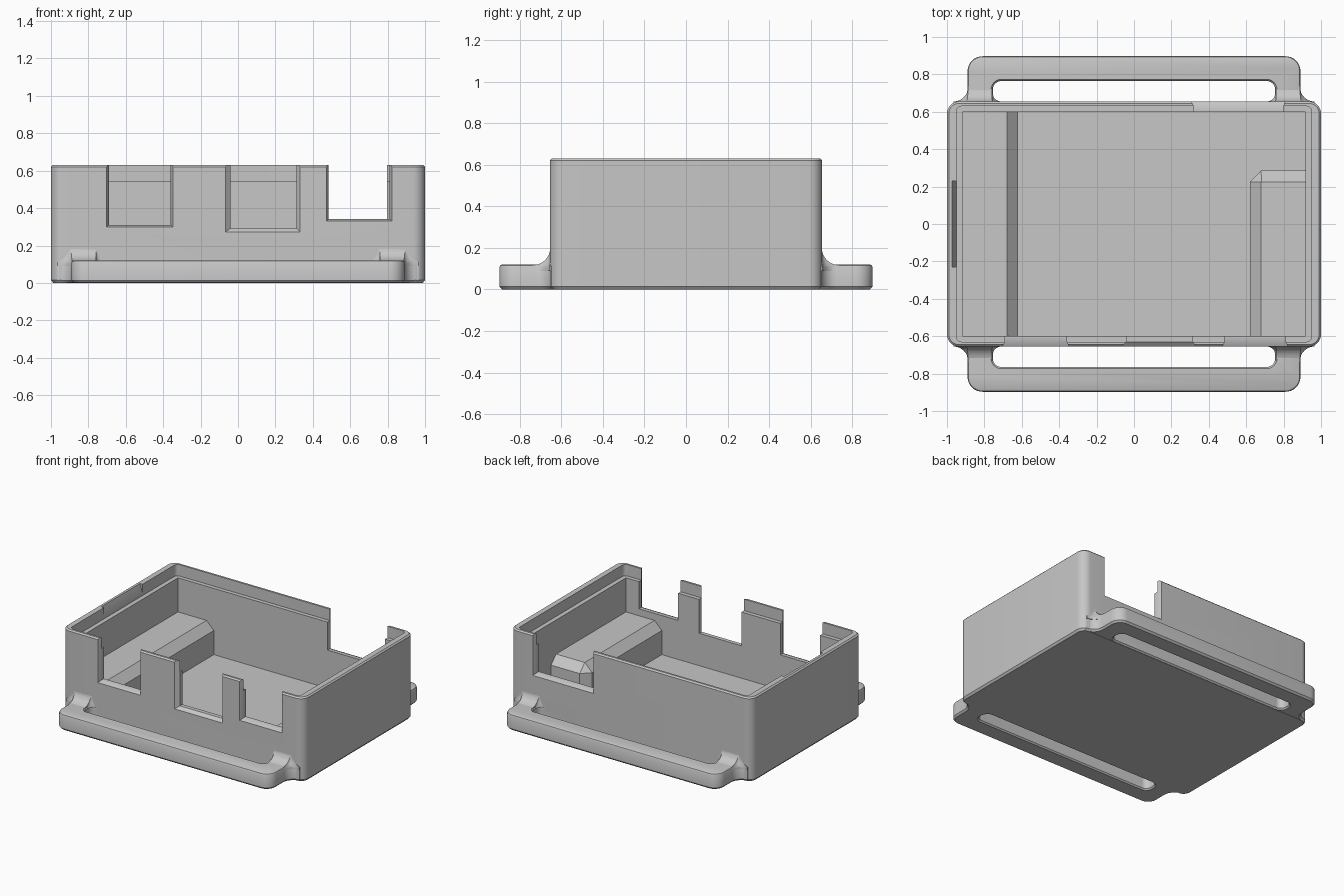
import bpy, bmesh
from math import sin, cos, pi

cube = bpy.data.objects.get("Cube")
if cube:
    bpy.data.objects.remove(cube, do_unlink=True)

grey = bpy.data.materials.new("plain_grey")
grey.use_nodes = True
color = (0.57, 0.57, 0.57, 1)
grey.diffuse_color = color
grey.node_tree.nodes["Principled BSDF"].inputs["Base Color"].default_value = color


def arc(cx, cy, r, start, end, steps=8):
    """Points on an arc, angles in quarter turns."""
    return [(cx + r * cos((start + (end - start) * i / steps) * pi / 2),
             cy + r * sin((start + (end - start) * i / steps) * pi / 2))
            for i in range(steps + 1)]


def round_rect(x0, x1, y0, y1, r):
    if r <= 0:
        return [(x0, y0), (x1, y0), (x1, y1), (x0, y1)]
    return (arc(x1 - r, y1 - r, r, 0, 1) + arc(x0 + r, y1 - r, r, 1, 2)
            + arc(x0 + r, y0 + r, r, 2, 3) + arc(x1 - r, y0 + r, r, 3, 4))


def loft(name, rings, sx=1, sy=1):
    """Closed solid through rings of 3D points, optionally mirrored."""
    bm = bmesh.new()
    loops = [[bm.verts.new((sx * x, sy * y, z)) for x, y, z in ring] for ring in rings]
    n = len(loops[0])
    bm.faces.new(loops[0])
    bm.faces.new(loops[-1])
    for a, b in zip(loops, loops[1:]):
        for i in range(n):
            j = (i + 1) % n
            bm.faces.new((a[i], a[j], b[j], b[i]))
    bmesh.ops.recalc_face_normals(bm, faces=bm.faces)
    mesh = bpy.data.meshes.new(name)
    bm.to_mesh(mesh)
    bm.free()
    mesh.materials.append(grey)
    obj = bpy.data.objects.new(name, mesh)
    bpy.context.collection.objects.link(obj)
    return obj


def flat(points, z):
    return [(x, y, z) for x, y in points]


def prism(name, points, z0, z1):
    return loft(name, [flat(points, z0), flat(points, z1)])


def activate(obj):
    bpy.ops.object.select_all(action="DESELECT")
    obj.select_set(True)
    bpy.context.view_layer.objects.active = obj


def cut(obj, cutter):
    mod = obj.modifiers.new("cut", "BOOLEAN")
    mod.operation = "DIFFERENCE"
    mod.solver = "EXACT"
    mod.object = cutter
    activate(obj)
    bpy.ops.object.modifier_apply(modifier=mod.name)
    bpy.data.objects.remove(cutter, do_unlink=True)


def smooth(obj):
    activate(obj)
    bpy.ops.object.shade_smooth_by_angle(angle=pi / 6)


W, D, H = 1.0, 0.655, 0.63
LEDGE, FLOOR = 0.545, 0.05
SUPPORT, CHAMFER = 0.29, 0.06


# Case shell: rounded box with softened top and bottom edges
def shell_ring(inset, z):
    return flat(round_rect(inset - W, W - inset, inset - D, D - inset, 0.065 - inset), z)


case = loft("case", [shell_ring(0.012, 0), shell_ring(0, 0.015),
                     shell_ring(0, H - 0.01), shell_ring(0.01, H)])

# Cavity and the wider recess that leaves a ledge below the rim
cut(case, prism("cavity", round_rect(-0.917, 0.917, -0.6, 0.6, 0), FLOOR, 1))
cut(case, prism("lid_recess", round_rect(-0.95, 0.95, -0.63, 0.63, 0.03), LEDGE, 1))
cut(case, loft("latch_groove", [flat(round_rect(x, -0.93, -0.23, 0.23, 0), z)
                                for x, z in ((-0.949, LEDGE + 0.01), (-0.972, H), (-0.972, 1))]))


# Connector openings, flared towards the outside
def opening(side, x0, x1, z, flare, left_flare):
    rings = []
    for y, k in ((0.55, 0), (0.63, 0), (0.657, 1), (0.7, 1)):
        a, b, c = x0 - k * left_flare, x1 + k * flare, z - k * flare
        rings.append([(a, y, c), (b, y, c), (b, y, 1), (a, y, 1)])
    cut(case, loft("opening", rings, 1, side))


opening(-1, -0.69, -0.36, 0.31, 0.013, 0.013)
opening(-1, -0.04, 0.312, 0.292, 0.022, 0.03)
opening(-1, 0.485, 0.81, 0.342, 0.013, 0.013)
opening(1, 0.32, 0.797, 0.335, 0.013, 0.013)
smooth(case)

# Raised supports inside, with chamfered inner edges
profile = [(-0.93, 0.03), (-0.62, 0.03), (-0.62, SUPPORT - CHAMFER),
           (-0.62 - CHAMFER, SUPPORT), (-0.93, SUPPORT)]
loft("right_support", [[(x, y, z) for x, z in profile] for y in (-0.605, 0.605)])


# The left support stops short and has a cut corner
def support_ring(inset, corner, z):
    x, y = 0.62 + inset, 0.285 - inset
    return flat([(0.93, -0.605), (0.93, y), (x + corner, y), (x, y - corner), (x, -0.605)], z)


loft("left_support", [support_ring(0, CHAMFER, 0.03), support_ring(0, CHAMFER, SUPPORT - CHAMFER),
                      support_ring(CHAMFER, 0.001, SUPPORT)])


# Strap loops on the front and back
def loop_outline(inset):
    half = [(0.965, 0.635)] + (arc(0.965, 0.725, 0.075 + inset, 3, 2)
                               + arc(0.81, 0.817, 0.08 - inset, 0, 1))
    return half + [(-x, y) for x, y in reversed(half)]


def slot_ring(grow, z):
    return flat(round_rect(-0.755 - grow, 0.755 + grow, D - grow, 0.764 + grow, 0.045 + grow), z)


# Plan of one loop arm; the side flares shrink with height
def arm_ring(t, z):
    r, q = 0.075 * t + 0.003, 0.045 * t + 0.003
    return flat([(0.887 + r, 0.635)] + arc(0.887 + r, D + r, r, 3, 2)
                + [(0.887, 0.745), (0.76, 0.745)]
                + arc(0.76 - q, D + q, q, 0, -1) + [(0.76 - q, 0.635)], z)


# Profile of the space above the curved joint between arm and wall
curve = [(D, 0.3), (D, 0.2)] + arc(0.735, 0.2, 0.082, 2, 3)[1:] + [(0.737, 0), (1, 0), (1, 0.3)]

for side, label in ((-1, "front"), (1, "back")):
    loop = loft(label + "_strap_loop",
                [flat(loop_outline(i), z) for i, z in
                 ((0.012, 0.001), (0, 0.014), (0, 0.108), (0.004, 0.116), (0.012, 0.12))], 1, side)
    cut(loop, loft("slot", [slot_ring(g, z) for g, z in
                            ((0.01, -0.1), (0.01, 0), (0, 0.011), (0, 0.109),
                             (0.01, 0.121), (0.01, 0.5))], 1, side))
    smooth(loop)

    # Curved fillets joining the loop arms to the wall
    for hand, name in ((-1, "right"), (1, "left")):
        fillet = loft(label + "_" + name + "_fillet",
                      [arm_ring(t, z) for t, z in
                       ((1, 0.09), (1, 0.11), (0.6, 0.13), (0.3, 0.155), (0.1, 0.18), (0, 0.2))],
                      hand, side)
        cut(fillet, loft("sweep", [[(x, y, z) for y, z in curve] for x in (-1.2, 1.2)], 1, side))
        smooth(fillet)
